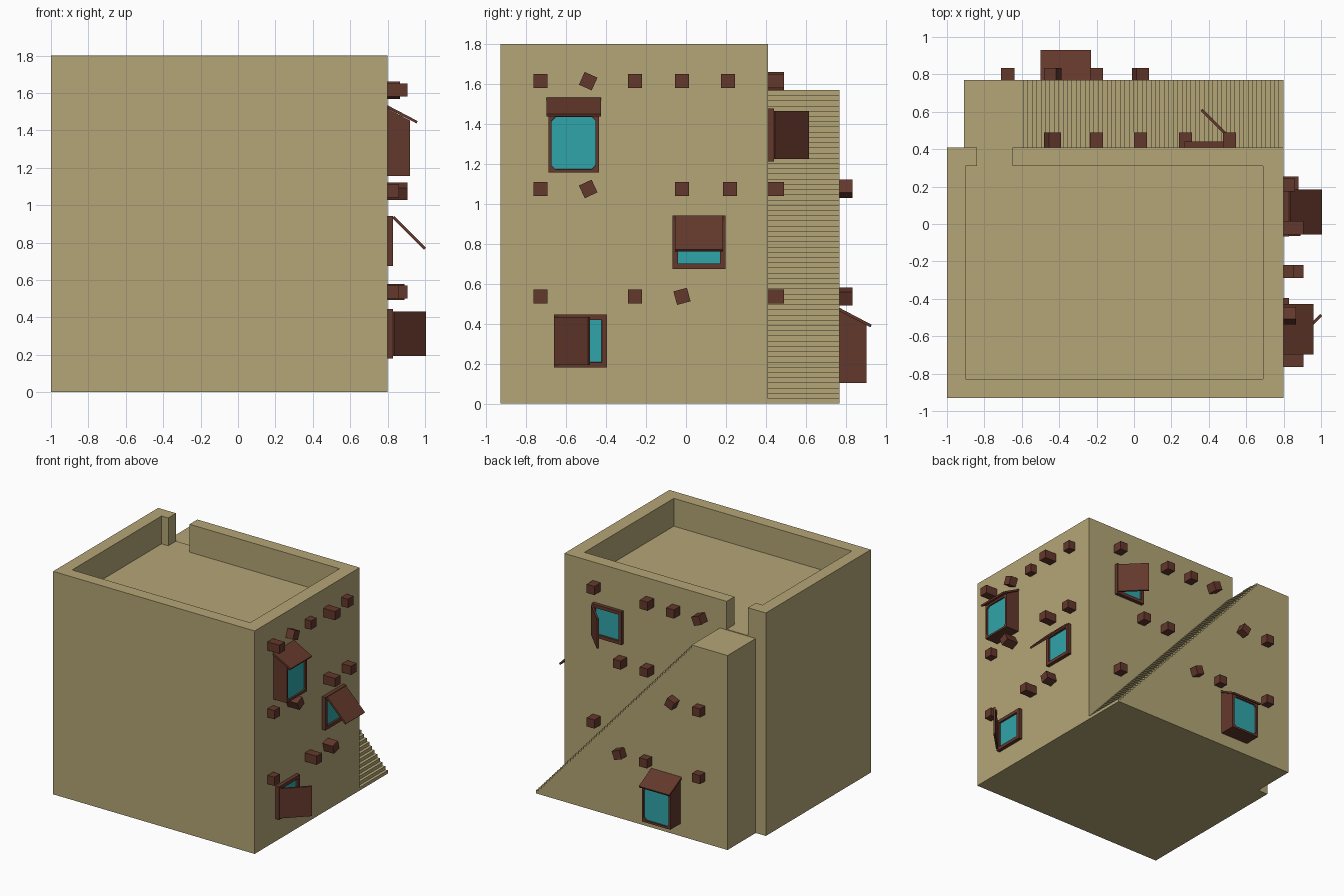
import bpy, bmesh, math
from mathutils import Matrix, Vector

if "Cube" in bpy.data.objects:
    bpy.data.objects.remove(bpy.data.objects["Cube"])


def material(name, rgb):
    m = bpy.data.materials.new(name)
    m.diffuse_color = (*rgb, 1)
    m.use_nodes = True
    m.node_tree.nodes["Principled BSDF"].inputs["Base Color"].default_value = m.diffuse_color
    return m


CLAY = material("sandy clay", (0.456, 0.381, 0.181))
WOOD = material("dark wood", (0.127, 0.040, 0.025))
GLASS = material("teal glass", (0.030, 0.376, 0.402))


def finish(bm, name, mats, matrix=Matrix()):
    bmesh.ops.recalc_face_normals(bm, faces=bm.faces)
    bm.transform(matrix)
    me = bpy.data.meshes.new(name)
    bm.to_mesh(me)
    bm.free()
    for m in mats:
        me.materials.append(m)
    ob = bpy.data.objects.new(name, me)
    bpy.context.collection.objects.link(ob)
    return ob


def prism_bm(pts, z0, z1):
    """Polygon in local XY extruded from z0 to z1."""
    bm = bmesh.new()
    face = bm.faces.new([bm.verts.new((x, y, z0)) for x, y in pts])
    ext = bmesh.ops.extrude_face_region(bm, geom=[face])
    verts = [v for v in ext["geom"] if isinstance(v, bmesh.types.BMVert)]
    bmesh.ops.translate(bm, verts=verts, vec=(0, 0, z1 - z0))
    bmesh.ops.recalc_face_normals(bm, faces=bm.faces)
    return bm


def rect(x0, y0, x1, y1):
    return [(x0, y0), (x1, y0), (x1, y1), (x0, y1)]


def axes(x, y, z, origin=(0, 0, 0)):
    m = Matrix((x, y, z)).transposed().to_4x4()
    m.translation = Vector(origin)
    return m


# Wall frames: local X runs right along the wall, Y up, Z outward
RIGHT = axes((0, 1, 0), (0, 0, 1), (1, 0, 0), (0.8, 0, 0))
BACK = axes((-1, 0, 0), (0, 0, 1), (0, 1, 0), (0, 0.41, 0))
STAIR = axes((-1, 0, 0), (0, 0, 1), (0, 1, 0), (0, 0.77, 0))


def outer_face(bm):
    """Largest face looking outward from the wall."""
    return max((f for f in bm.faces if f.normal.z > 0.9), key=lambda f: f.calc_area())


# House block with the roof terrace and its doorway cut out
house = finish(prism_bm(rect(-1, -0.93, 0.8, 0.41), 0, 1.8), "house_block", [CLAY])
terrace = [(-0.9, -0.83), (0.69, -0.83), (0.69, 0.31), (-0.65, 0.31),
           (-0.65, 0.5), (-0.84, 0.5), (-0.84, 0.31), (-0.9, 0.31)]
cutter = finish(prism_bm(terrace, 1.575, 2), "terrace_cutter", [CLAY])
cutter.hide_render = True
mod = house.modifiers.new("terrace", "BOOLEAN")
mod.operation, mod.solver, mod.object = "DIFFERENCE", "EXACT", cutter
bpy.context.view_layer.objects.active = house
bpy.ops.object.modifier_apply(modifier=mod.name)
bpy.data.objects.remove(cutter)

# Outside staircase with landing
N = 60
run, rise = 1.39 / (N - 1), 1.57 / N
profile = [(-0.91, 0)]
for i in range(N):
    x = 0.8 - i * run
    profile += [(x, i * rise), (x, (i + 1) * rise)]
profile.append((-0.91, 1.57))
finish(prism_bm(profile, -0.77, -0.41), "staircase", [CLAY],
       axes((1, 0, 0), (0, 0, 1), (0, -1, 0)))


# Beam ends: (position along wall, height, length, roll in degrees)
def beams(name, wall, rows):
    for u, z, length, roll in rows:
        m = wall @ Matrix.Translation((u, z, 0)) @ Matrix.Rotation(math.radians(roll), 4, "Z")
        finish(prism_bm(rect(-0.035, -0.035, 0.035, 0.035), -0.02, length), name, [WOOD], m)


TOP, MID, LOW = 1.615, 1.075, 0.537
beams("side_beam_end", RIGHT, [
    (-0.73, TOP, 0.105, 0), (-0.49, TOP, 0.065, -24), (-0.255, TOP, 0.055, 0),
    (-0.02, TOP, 0.105, 0), (0.21, TOP, 0.06, 0),
    (-0.73, MID, 0.06, 0), (-0.49, MID, 0.105, 25), (-0.02, MID, 0.105, 0), (0.22, MID, 0.08, 0),
    (-0.73, LOW, 0.06, 0), (-0.255, LOW, 0.105, 0), (-0.02, LOW, 0.09, 15)])
beams("back_beam_end", BACK, [
    (-0.51, TOP, 0.08, 0), (-0.035, TOP, 0.08, 0), (0.2, TOP, 0.08, 0), (0.435, TOP, 0.08, 22),
    (-0.275, MID, 0.08, 0), (-0.035, MID, 0.08, 0), (-0.51, LOW, 0.08, 0)])
beams("stair_beam_end", STAIR, [
    (0.435, MID, 0.065, -24), (0.675, MID, 0.065, 0),
    (-0.035, LOW, 0.065, 20), (0.2, LOW, 0.065, 0), (0.675, LOW, 0.065, 0)])


# Square window with a shutter standing open at 45 degrees
def shutter_window(name, wall, u, z, hinge):
    h = 0.133
    bm = prism_bm(rect(-h, -h, h, h), -0.01, 0.03)
    face = outer_face(bm)
    bmesh.ops.inset_region(bm, faces=[face], thickness=0.038)
    bmesh.ops.inset_region(bm, faces=[face], thickness=0.001, depth=-0.015)
    face.material_index = 1
    place = wall @ Matrix.Translation((u, z, 0))
    finish(bm, name + "_frame", [WOOD, GLASS], place)
    if hinge == "left":
        pivot, axis, panel = (-0.128, 0, 0.03), "Y", rect(0, -0.12, 0.24, 0.12)
    else:
        pivot, axis, panel = (0, 0.128, 0.03), "X", rect(-0.12, -0.24, 0.12, 0)
    swing = Matrix.Translation(pivot) @ Matrix.Rotation(math.radians(-45), 4, axis)
    finish(prism_bm(panel, -0.007, 0.008), name + "_shutter", [WOOD], place @ swing)


shutter_window("upper_side_window", RIGHT, 0.065, 0.808, "top")
shutter_window("lower_side_window", RIGHT, -0.528, 0.313, "left")
shutter_window("back_window", BACK, -0.402, 1.345, "left")


# Bay window: glazed box under a sloping awning
def bay_window(name, wall, u, z, depth):
    place = wall @ Matrix.Translation((u, z, 0))
    bm = prism_bm(rect(-0.127, 0, 0.127, 0.295), -0.01, depth)
    for v in bm.verts:                       # raise the wall side under the awning
        if v.co.z < 0 and v.co.y > 0.1:
            v.co.y = 0.365
    bm.normal_update()
    face = outer_face(bm)
    bmesh.ops.inset_region(bm, faces=[face], thickness=0.023)
    bmesh.ops.bevel(bm, geom=list(face.verts), offset=0.02, segments=1, affect="VERTICES")
    bm.normal_update()
    face = outer_face(bm)                    # chamfered pane, set back
    bmesh.ops.inset_region(bm, faces=[face], thickness=0.001, depth=-0.012)
    face.material_index = 1
    finish(bm, name + "_box", [WOOD, GLASS], place)
    awning = [(0, 0.36), (0.155, 0.28), (0.16, 0.293), (0, 0.377)]
    finish(prism_bm(awning, -0.136, 0.136), name + "_awning", [WOOD],
           place @ axes((0, 0, 1), (0, 1, 0), (-1, 0, 0)))


bay_window("side_bay", RIGHT, -0.563, 1.157, 0.12)
bay_window("stair_bay", STAIR, 0.365, 0.102, 0.133)
